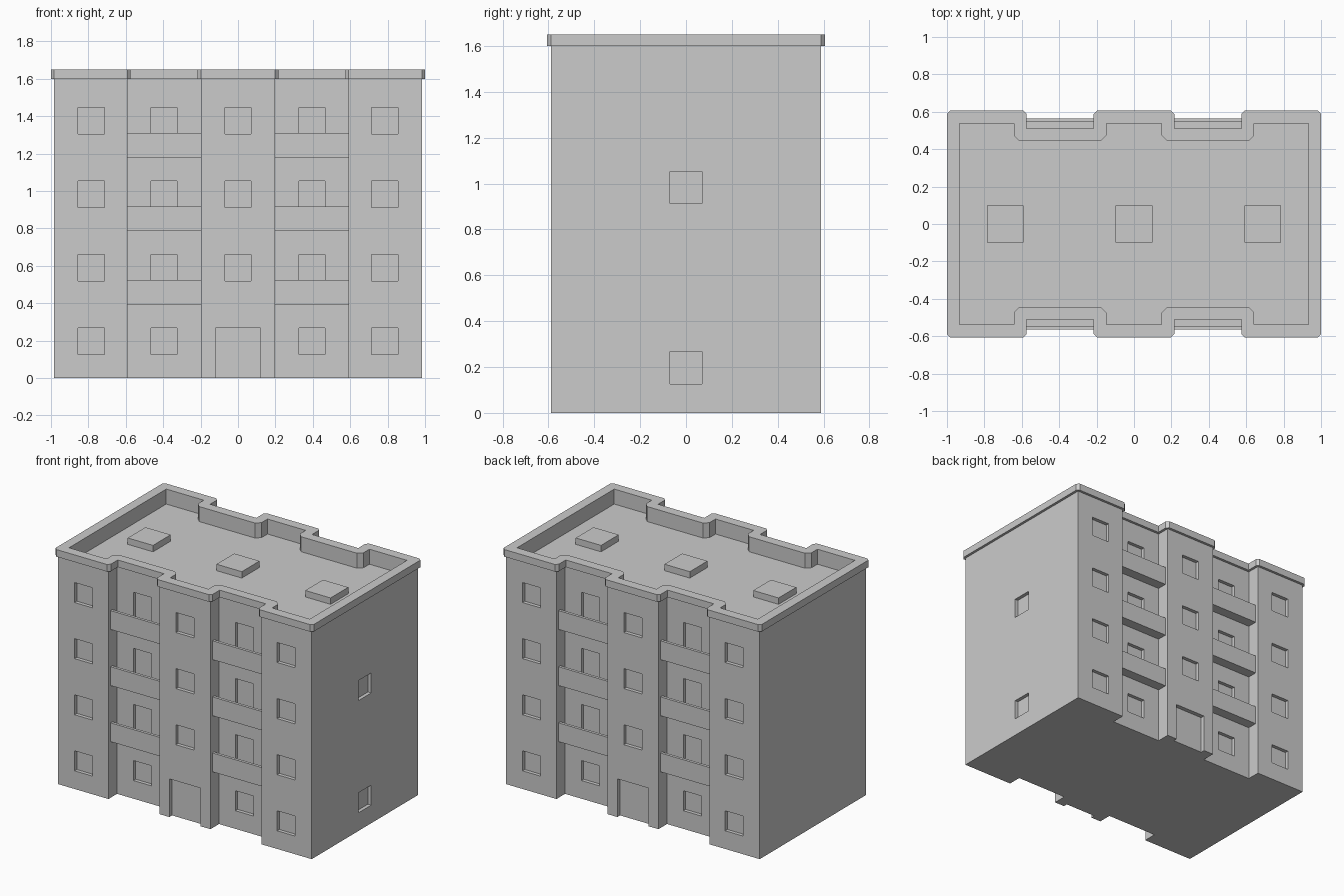
import bpy, bmesh
from mathutils import Vector

if "Cube" in bpy.data.objects:
    bpy.data.objects.remove(bpy.data.objects["Cube"])

XA, XB, X = 0.198, 0.592, 0.983      # recess start / end, half width
Y, R = 0.588, 0.493                  # half depth, recessed wall
TOP, COPING, ROOF = 1.60, 1.65, 1.545
FLOOR, SILL, WIN, INSET = 0.393, 0.127, 0.14, 0.025


def add_prism(bm, pts, vec):
    """Extrude a closed loop of 3D points along vec."""
    face = bm.faces.new([bm.verts.new(p) for p in pts])
    new = bmesh.ops.extrude_face_region(bm, geom=[face], use_keep_orig=True)["geom"]
    bmesh.ops.translate(bm, vec=Vector(vec), verts=[g for g in new if isinstance(g, bmesh.types.BMVert)])


def add_box(bm, x0, x1, y0, y1, z0, z1):
    add_prism(bm, [(x0, y0, z0), (x1, y0, z0), (x1, y1, z0), (x0, y1, z0)], (0, 0, z1 - z0))


def finish(name, bm):
    bmesh.ops.recalc_face_normals(bm, faces=bm.faces)
    mesh = bpy.data.meshes.new(name)
    bm.to_mesh(mesh)
    bm.free()
    ob = bpy.data.objects.new(name, mesh)
    bpy.context.collection.objects.link(ob)
    return ob


def outline(d, bevel, z):
    """Building outline offset by d; corners on the outside of the offset are cut off."""
    half = [(XA + d, -Y - d), (XA + d, -R - d), (XB - d, -R - d), (XB - d, -Y - d), (X + d, -Y - d)]
    front = [(-x, y) for x, y in reversed(half)] + half
    loop = [Vector(p) for p in front + [(-x, -y) for x, y in front]]
    out = []
    for i, p in enumerate(loop):
        a = (loop[i - 1] - p).normalized()
        b = (loop[(i + 1) % len(loop)] - p).normalized()
        turn = (-a).cross(b)
        if bevel and turn * d > 0:
            out += [p + a * bevel, p + b * bevel]
        else:
            out.append(p)
    return [(p.x, p.y, z) for p in out]


def cut(ob, cutter):
    cutter.hide_render = True
    mod = ob.modifiers.new("cut", 'BOOLEAN')
    mod.operation, mod.solver, mod.object = 'DIFFERENCE', 'EXACT', cutter
    bpy.context.view_layer.objects.active = ob
    bpy.ops.object.modifier_apply(modifier=mod.name)


# walls and projecting coping
bm = bmesh.new()
add_prism(bm, outline(0, 0, 0), (0, 0, TOP))
walls = finish("walls", bm)
bm = bmesh.new()
add_prism(bm, outline(0.018, 0.018, TOP), (0, 0, COPING - TOP))
coping = finish("roof_coping", bm)

# sunken roof inside the parapet
bm = bmesh.new()
add_prism(bm, outline(-0.05, 0.03, ROOF), (0, 0, 0.3))
roof_well = finish("roof_well_cutter", bm)
cut(walls, roof_well)
cut(coping, roof_well)

# window, balcony door and entrance openings
bm = bmesh.new()
w = WIN / 2
for s in (-1, 1):
    for storey in range(4):
        z = SILL + FLOOR * storey
        for x in (-0.785, -0.395, 0, 0.395, 0.785):
            hw, z0, wall, inset = w, z, Y, INSET
            if abs(x) == 0.395:
                wall = R
                if storey:
                    z0 = FLOOR * storey + 0.022      # balcony door down to slab
            elif x == 0 and storey == 0:
                hw, z0, inset = 0.12, -0.1, 0.03     # entrance
            y0, y1 = sorted((s * (wall - inset), s * (wall + 0.03)))
            add_box(bm, x - hw, x + hw, y0, y1, z0, z + WIN)
for storey in (0, 2):                                # right side only
    z = SILL + FLOOR * storey
    add_box(bm, X - INSET, X + 0.03, -w, w, z, z + WIN)
openings = finish("openings_cutter", bm)
cut(walls, openings)

for helper in (roof_well, openings):
    bpy.data.objects.remove(helper)

# balconies: slab with upstand, L-shaped section
for side, s in (("front", -1), ("back", 1)):
    bm = bmesh.new()
    for x0 in (-XB, XA):
        for storey in (1, 2, 3):
            z = FLOOR * storey
            section = [(R, 0), (0.565, 0), (0.565, 0.132), (0.545, 0.132), (0.545, 0.02), (R, 0.02)]
            add_prism(bm, [(x0, s * y, z + h) for y, h in section], (XB - XA, 0, 0))
    finish(side + "_balconies", bm)

# roof hatches
bm = bmesh.new()
for x in (-0.688, 0, 0.688):
    add_box(bm, x - 0.098, x + 0.098, -0.098, 0.098, ROOF, ROOF + 0.045)
finish("roof_hatches", bm)
